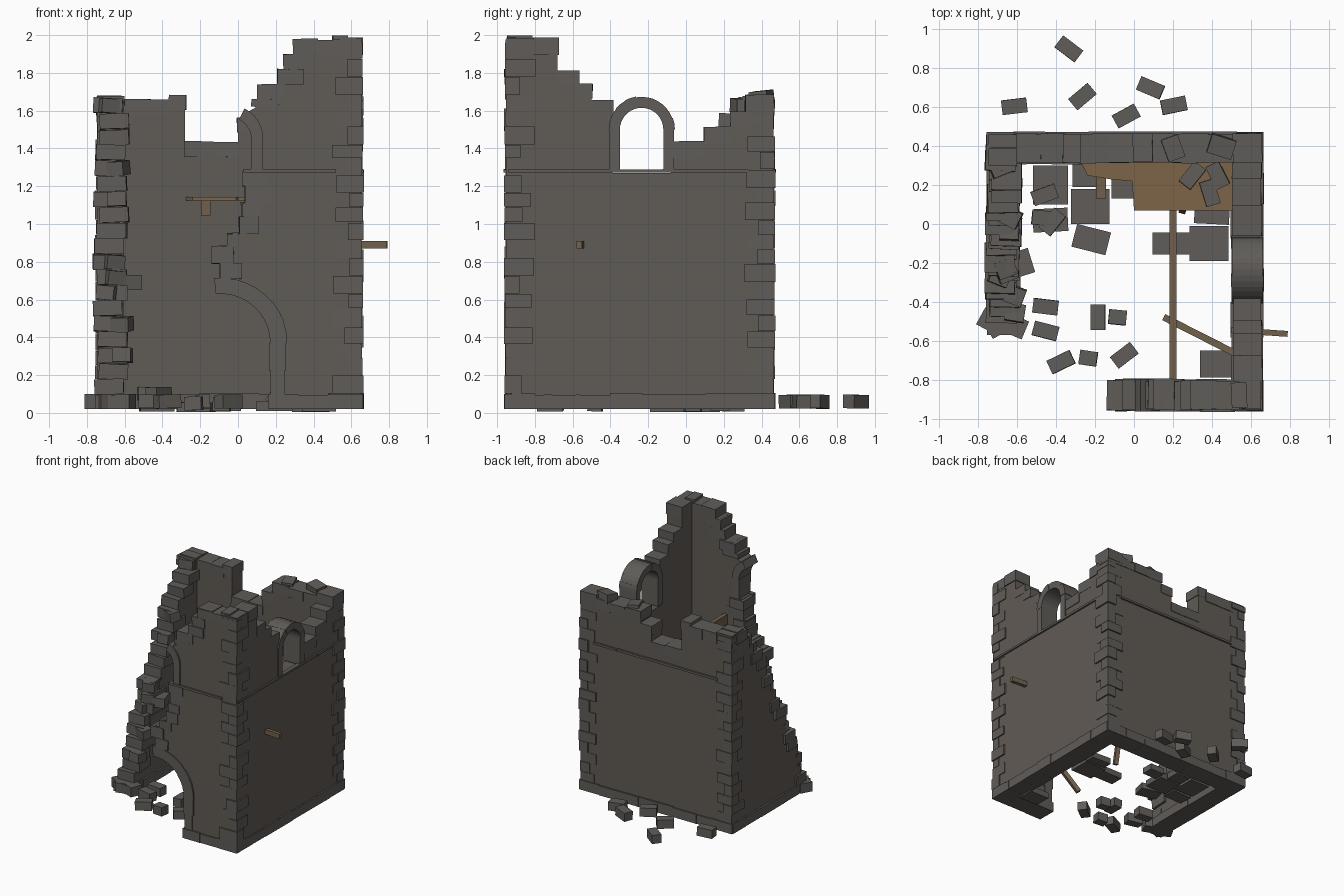
import bpy, bmesh, math, random
from mathutils import Matrix, Vector, Euler

if "Cube" in bpy.data.objects:
    bpy.data.objects.remove(bpy.data.objects["Cube"])

random.seed(7)
R = random.uniform


def material(name, col):
    m = bpy.data.materials.new(name)
    m.diffuse_color = (*col, 1)
    m.use_nodes = True
    m.node_tree.nodes["Principled BSDF"].inputs["Base Color"].default_value = m.diffuse_color
    return m


WALL = material("wall_stone", (0.118, 0.104, 0.091))
BLOCK = material("block_stone", (0.115, 0.107, 0.098))
PLANK = material("plank_wood", (0.205, 0.130, 0.065))
BEAM = material("beam_wood", (0.165, 0.117, 0.072))


def finish(name, bm, mat):
    bmesh.ops.recalc_face_normals(bm, faces=bm.faces)
    me = bpy.data.meshes.new(name)
    bm.to_mesh(me)
    bm.free()
    me.materials.append(mat)
    ob = bpy.data.objects.new(name, me)
    bpy.context.collection.objects.link(ob)
    return ob


def prism(bm, pts, axis, d0, d1):
    """Extrude a 2D outline along one axis."""
    def at(p, d):
        if axis == 'y':
            return (p[0], d, p[1])
        if axis == 'x':
            return (d, p[0], p[1])
        return (p[0], p[1], d)
    a = [bm.verts.new(at(p, d0)) for p in pts]
    b = [bm.verts.new(at(p, d1)) for p in pts]
    bm.faces.new(a)
    bm.faces.new(b[::-1])
    n = len(pts)
    for i in range(n):
        j = (i + 1) % n
        bm.faces.new((a[i], b[i], b[j], a[j]))


def box(bm, c, s, rot=(0, 0, 0)):
    m = Matrix.LocRotScale(Vector(c), Euler(rot), Vector(s))
    bmesh.ops.create_cube(bm, size=1, matrix=m)


def span(bm, axis, d0, d1, u0, u1, z0, z1, tilt=0.0):
    """One block given by its range along a wall, its depth and its height."""
    u, d, lu, ld = (u0 + u1) / 2, (d0 + d1) / 2, u1 - u0, d1 - d0
    c, s = ((u, d), (lu, ld)) if axis == 'y' else ((d, u), (ld, lu))
    box(bm, (*c, (z0 + z1) / 2), (*s, z1 - z0),
        (R(-tilt, tilt), R(-tilt, tilt), R(-tilt, tilt)))


def run(bm, axis, d0, d1, u0, u1, z0, z1, length=0.14, jit=0.008, tilt=0.02):
    """A row of slightly uneven blocks."""
    n = max(1, round((u1 - u0) / length))
    cuts = [u0] + [u0 + (u1 - u0) * (i + R(-.15, .15)) / n for i in range(1, n)] + [u1]
    for a, b in zip(cuts, cuts[1:]):
        span(bm, axis, d0 - R(0, jit), d1 + R(0, jit), a, b, z0, z1 + R(-jit, jit), tilt)


def arc(cx, cz, r, a0, a1, n):
    return [(cx + r * math.cos(math.radians(a0 + (a1 - a0) * i / n)),
             cz + r * math.sin(math.radians(a0 + (a1 - a0) * i / n))) for i in range(n + 1)]


def arch(bm, axis, d0, d1, cx, cz, r0, r1, a0, a1, stones):
    """Ring of arch stones."""
    step = (a1 - a0) / stones
    for i in range(stones):
        s, e, j = a0 + i * step, a0 + (i + 1) * step, R(0, .006)
        prism(bm, arc(cx, cz, r0, s, e, 2) + arc(cx, cz, r1 + j, e, s, 2), axis, d0 - j, d1 + j)


def beam(name, p, q, w, h):
    p, q = Vector(p), Vector(q)
    d = q - p
    bm = bmesh.new()
    m = (Matrix.Translation((p + q) / 2) @ d.to_track_quat('Y', 'Z').to_matrix().to_4x4()
         @ Matrix.Diagonal((w, d.length, h, 1)))
    bmesh.ops.create_cube(bm, size=1, matrix=m)
    finish(name, bm, BEAM)


# wall planes: (axis, outer and inner depth)
X0, X1, Y0, Y1, T = -0.745, 0.652, -0.95, 0.46, 0.14
FRONT, BACK = ('y', Y0, Y0 + T), ('y', Y1 - T, Y1)
LEFT, RIGHT = ('x', X0, X0 + T), ('x', X1 - T, X1)


def stairs(steps, base=0.03):
    """Stepped outline from (u0, u1, top) runs."""
    pts = [(steps[0][0], base)]
    for a, b, z in steps:
        pts += [(a, z - .01), (b, z - .01)]
    return pts + [(steps[-1][1], base)]


# stepped tops of the right and back walls
right_top = [(Y0, -.68, 1.98), (-.68, -.57, 1.82), (-.57, -.5, 1.75), (-.5, -.39, 1.66),
             (-.39, -.08, 1.28), (-.08, .1, 1.435), (.1, .24, 1.51), (.24, .32, 1.59), (.32, Y1, 1.68)]
back_top = [(X0, -.36, 1.66), (-.36, -.28, 1.69), (-.28, 0, 1.44), (0, .1, 1.57), (.1, X1, 1.66)]
# broken end of the left wall: height -> y
ends = [(.02, -.58), (.38, -.42), (.71, -.27), (1.0, -.12), (1.3, .01), (1.59, .22), (1.7, .33)]


def left_end(z):
    for (za, ya), (zb, yb) in zip(ends, ends[1:]):
        if z <= zb:
            return ya + (yb - ya) * (z - za) / (zb - za)
    return ends[-1][1]


# broken left edge of the front wall: (z0, z1, x)
front_edge = [(.71, .79, -.10), (.79, .88, -.125), (.88, .95, -.05), (.95, 1.04, .0),
              (1.04, 1.11, .03), (1.11, 1.2, .05), (1.2, 1.28, .03), (1.62, 1.66, .08),
              (1.66, 1.74, .11), (1.74, 1.82, .21), (1.82, 1.9, .24), (1.9, 1.975, .29)]
courses = [.1 + .0825 * i for i in range(19)]

# wall cores
bm = bmesh.new()
prism(bm, stairs(right_top), *RIGHT)
finish("right_wall", bm, WALL)
bm = bmesh.new()
prism(bm, stairs(back_top), *BACK)
finish("back_wall", bm, WALL)
bm = bmesh.new()
prism(bm, stairs([(left_end(z + .04) + .04, left_end(z + .12) + .04, z + .08) for z in courses]
                 + [(left_end(1.7) + .04, Y1, 1.66)]), *LEFT)
finish("left_wall", bm, WALL)
bm = bmesh.new()
outline = [(.21, .03)] + arc(-.09, .37, .31, 0, 92, 10)
for z0, z1, x in front_edge[:7]:
    outline += [(x + .02, z0 + .005), (x + .02, z1 + .005)]
outline += [(.1, 1.286)] + arc(-.045, 1.45, .145, 0, 62, 6)
for z0, z1, x in front_edge[7:]:
    outline += [(x + .02, z0), (x + .02, z1)]
prism(bm, outline + [(X1, 1.975), (X1, .03)], *FRONT)
finish("front_wall", bm, WALL)

# base course
bm = bmesh.new()
for (ax, d0, d1), u0, u1 in ((FRONT, .16, X1 + .01), (BACK, X0 - .01, X1 + .01),
                             (LEFT, -.57, Y1), (RIGHT, Y0, Y1)):
    run(bm, ax, d0 - .01, d1 + .01, u0, u1, .02, .1, .17, .006, .004)
box(bm, (-.69, -.52, .06), (.13, .09, .08), (0, 0, .5))
box(bm, (-.6, -.53, .06), (.09, .1, .08), (0, 0, -.4))
box(bm, (-.735, -.5, .06), (.12, .1, .08), (0, 0, -.5))
finish("base_course", bm, BLOCK)

# corner stones, alternating long and short
bm = bmesh.new()
for cx, cy, sx, sy, top in ((X1, Y0, -1, 1, 1.97), (X1, Y1, -1, -1, 1.66), (X0, Y1, 1, -1, 1.66)):
    z, i = .1, 0
    while z < top - .03:
        h = min(R(.07, .1), top - z)
        lx, ly = ((.14, .07), (.075, .14))[i % 2]
        lx, ly, o = lx + R(-.015, .015), ly + R(-.015, .015), R(.002, .014)
        box(bm, (cx + sx * (lx - o) / 2, cy + sy * (ly - o) / 2, z + h / 2), (lx + o, ly + o, h - .003))
        z, i = z + h, i + 1
finish("corner_stones", bm, BLOCK)

# uneven stones along the wall tops
bm = bmesh.new()
for wall, steps in ((RIGHT, right_top), (BACK, back_top)):
    for a, b, z in steps:
        if z > 1.3:
            run(bm, *wall, a - .006, b + .006, z - .085, z, .13)
run(bm, *FRONT, .29, X1, 1.9, 1.98, .13)
box(bm, (.54, -.88, 1.96), (.08, .13, .076), (0, 0, .05))
box(bm, (.45, .4, 1.67), (.13, .1, .07), (.1, .05, -.3))
box(bm, (.2, .39, 1.65), (.09, .12, .06), (.05, .05, .35))
run(bm, *LEFT, .3, Y1, 1.59, 1.68, .1)
finish("top_stones", bm, BLOCK)

# broken wall edges
bm = bmesh.new()
for z in courses:
    e = left_end(z + .04) + R(-.025, .02)
    o = R(-.02, .02)
    span(bm, 'x', X0 - .005 + o, X0 + T + .01 + o, e, e + R(.11, .17), z, z + .08, .06)
    if random.random() < .45:
        box(bm, (X0 + R(.05, .14), e + .02, z + .04), (.1, .09, .075), (R(-.1, .1), R(-.1, .1), R(-.5, .5)))
box(bm, (-.575, -.2, .69), (.1, .13, .08), (0, 0, .3))
for z0, z1, x in front_edge:
    e = x + R(-.015, .01)
    span(bm, 'y', Y0 - R(.002, .012), Y0 + T + R(0, .015), e, e + R(.1, .15), z0, z1, .025)
box(bm, (.1, -.88, 1.11), (.18, .13, .012))
finish("broken_edges", bm, BLOCK)

# doorway and windows
bm = bmesh.new()
fa, f0, f1 = 'y', Y0 - .008, Y0 + T + .008
arch(bm, fa, f0, f1, -.09, .37, .26, .345, 0, 96, 5)
span(bm, fa, f0, f1, .165, .255, .225, .37)
span(bm, fa, f0, f1, .172, .245, .09, .225)
finish("door_arch", bm, BLOCK)
bm = bmesh.new()
arch(bm, fa, f0, f1, -.045, 1.45, .115, .175, 0, 64, 3)
span(bm, fa, f0, f1, .07, .13, 1.285, 1.37)
span(bm, fa, f0, f1, .068, .13, 1.37, 1.45)
finish("front_window_arch", bm, BLOCK)
bm = bmesh.new()
r0, r1 = X1 - T - .008, X1 + .008
arch(bm, 'x', r0, r1, -.235, 1.5, .115, .172, 0, 180, 9)
for a in (-.407, -.12):
    span(bm, 'x', r0, r1, a, a + .057, 1.28, 1.4)
    span(bm, 'x', r0, r1, a, a + .057, 1.4, 1.5)
finish("right_window_arch", bm, BLOCK)

# thin string course
bm = bmesh.new()
run(bm, 'y', Y0 - .014, Y0 + .02, .03, .52, 1.272, 1.29, .16, .002, 0)
run(bm, 'x', X1 - .02, X1 + .012, Y0 + .01, .33, 1.272, 1.29, .2, .002, 0)
run(bm, 'y', Y1 - .02, Y1 + .014, -.62, .53, 1.272, 1.29, .2, .002, 0)
finish("string_course", bm, BLOCK)

# remains of the upper floor and its joists
bm = bmesh.new()
prism(bm, [(-.28, .33), (-.24, .25), (-.12, .23), (-.01, .22), (0, .07), (.52, .07), (.52, .33)],
      'z', 1.125, 1.142)
finish("upper_floor", bm, PLANK)
beam("floor_joist_long", (.2, -.82, 1.085), (.2, .34, 1.085), .035, .08)
beam("floor_joist_short", (-.17, .13, 1.085), (-.17, .34, 1.085), .05, .08)
beam("projecting_beam", (.5, -.545, .89), (.79, -.565, .89), .03, .04)
beam("fallen_beam", (.165, -.485, .06), (.53, -.67, .62), .035, .035)
beam("leaning_beam", (.25, .07, .03), (.32, .32, .85), .035, .035)

# paving slabs inside
bm = bmesh.new()
for x, y, w, d, r in ((-.43, .2, .18, .2, 0), (-.225, .09, .2, .18, 0), (-.25, .25, .13, .12, 0),
                      (-.05, .18, .13, .1, 0), (-.22, -.08, .18, .12, -.25), (.19, -.1, .19, .115, 0),
                      (.385, -.1, .2, .18, 0), (.43, -.72, .18, .14, 0), (.4, .04, .18, .08, -.05),
                      (-.43, .02, .18, .12, .05)):
    box(bm, (x, y, R(.03, .035)), (w, d, .05), (0, 0, r))
finish("paving_slabs", bm, BLOCK)

# fallen stones outside, in the gap and on the floor remains
bm = bmesh.new()
for x, y, z, r in ((-.335, .9, .06, -.65), (-.265, .655, .06, .7), (-.615, .605, .06, .12),
                   (.085, .7, .06, -.4), (-.04, .555, .06, .5), (.205, .61, .06, .2),
                   (-.455, -.425, .06, -.12), (-.455, -.55, .06, -.25), (-.375, -.71, .06, .45),
                   (-.235, -.69, .05, -.15), (-.05, -.675, .06, .65), (-.185, -.48, .06, 1.57),
                   (-.085, -.48, .045, -.1), (-.46, .15, .1, .35), (-.42, .01, .1, .9), (-.46, .03, .1, -.1),
                   (.3, .25, 1.18, .9), (.43, .25, 1.18, -1.1), (.39, .16, 1.18, .3 + 1.57)):
    k = .7 if z < .055 else 1
    box(bm, (x, y, z), (.13 * k, .075, .072), (R(-.04, .04), R(-.04, .04), r))
finish("fallen_stones", bm, BLOCK)
